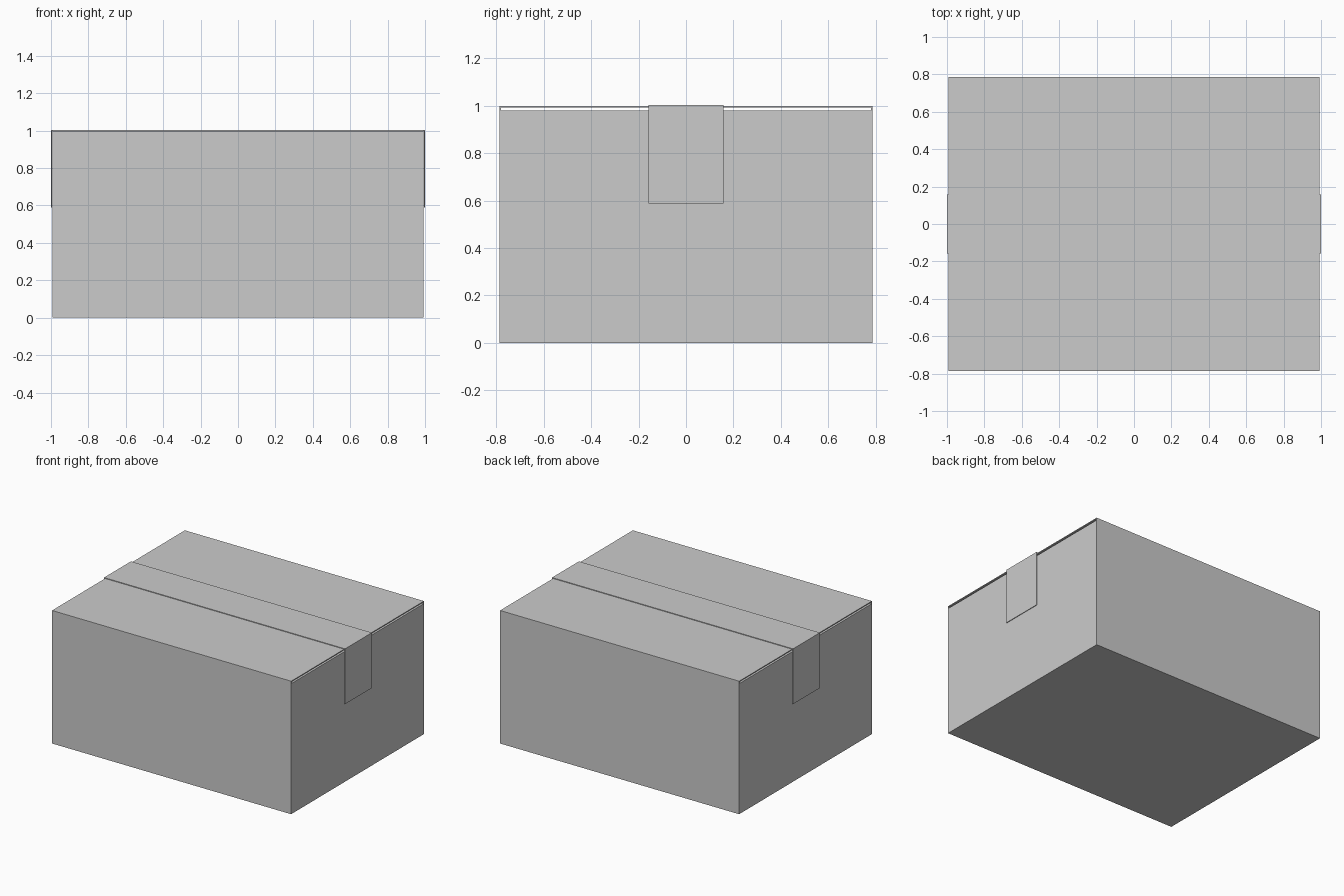
import bpy
import bmesh

if "Cube" in bpy.data.objects:
    bpy.data.objects.remove(bpy.data.objects["Cube"])

X, Y, TOP = 0.992, 0.787, 0.998   # carton half width, half depth, height
T = 0.007                         # cardboard thickness
SLIT = 0.979                      # top of the short inner flaps
TAPE_Y, TAPE_END = 0.159, 0.588   # tape half width, lower end of its tails


def add_block(name, lo, hi):
    """Axis-aligned block between two corners."""
    bm = bmesh.new()
    bmesh.ops.create_cube(bm, size=1)
    for v in bm.verts:
        v.co = [hi[i] if v.co[i] > 0 else lo[i] for i in range(3)]
    mesh = bpy.data.meshes.new(name)
    bm.to_mesh(mesh)
    bm.free()
    obj = bpy.data.objects.new(name, mesh)
    bpy.context.collection.objects.link(obj)
    return obj


def cut(target, lo, hi):
    """Remove a block-shaped space from the target."""
    cutter = add_block("cutter", lo, hi)
    cutter.hide_render = True
    mod = target.modifiers.new("cut", 'BOOLEAN')
    mod.operation, mod.solver, mod.object = 'DIFFERENCE', 'EXACT', cutter
    bpy.context.view_layer.objects.active = target
    bpy.ops.object.modifier_apply(modifier=mod.name)
    bpy.data.objects.remove(cutter, do_unlink=True)


# Carton: outer shell with the spaces between its panels cut away
carton = add_block("carton", (-X, -Y, 0), (X, Y, TOP))
# slit between inner and outer flaps, open at both short ends
cut(carton, (-X - 0.1, -Y + T, SLIT), (X + 0.1, Y - T, TOP - 0.006))
# main cavity below the inner flaps
cut(carton, (-X + T, -Y + T, T), (X - T, Y - T, SLIT - T))
# opening between the two short inner flaps
cut(carton, (-0.2, -Y + T, SLIT - 0.02), (0.2, Y - T, SLIT + 0.005))
# seam between the two long outer flaps
cut(carton, (-X - 0.1, -0.002, SLIT + 0.005), (X + 0.1, 0.002, TOP + 0.1))

# Packing tape: a thin U-shaped strip over the seam and down both ends
outer = [(-1, TAPE_END), (-1, TOP + 0.005), (1, TOP + 0.005), (1, TAPE_END)]
inner = [(0.995, TAPE_END), (0.995, TOP), (-0.995, TOP), (-0.995, TAPE_END)]
bm = bmesh.new()
face = bm.faces.new([bm.verts.new((x, -TAPE_Y, z)) for x, z in outer + inner])
ext = bmesh.ops.extrude_face_region(bm, geom=[face])
moved = [g for g in ext["geom"] if isinstance(g, bmesh.types.BMVert)]
bmesh.ops.translate(bm, verts=moved, vec=(0, 2 * TAPE_Y, 0))
bmesh.ops.recalc_face_normals(bm, faces=bm.faces)
mesh = bpy.data.meshes.new("packing_tape")
bm.to_mesh(mesh)
bm.free()
bpy.context.collection.objects.link(bpy.data.objects.new("packing_tape", mesh))
